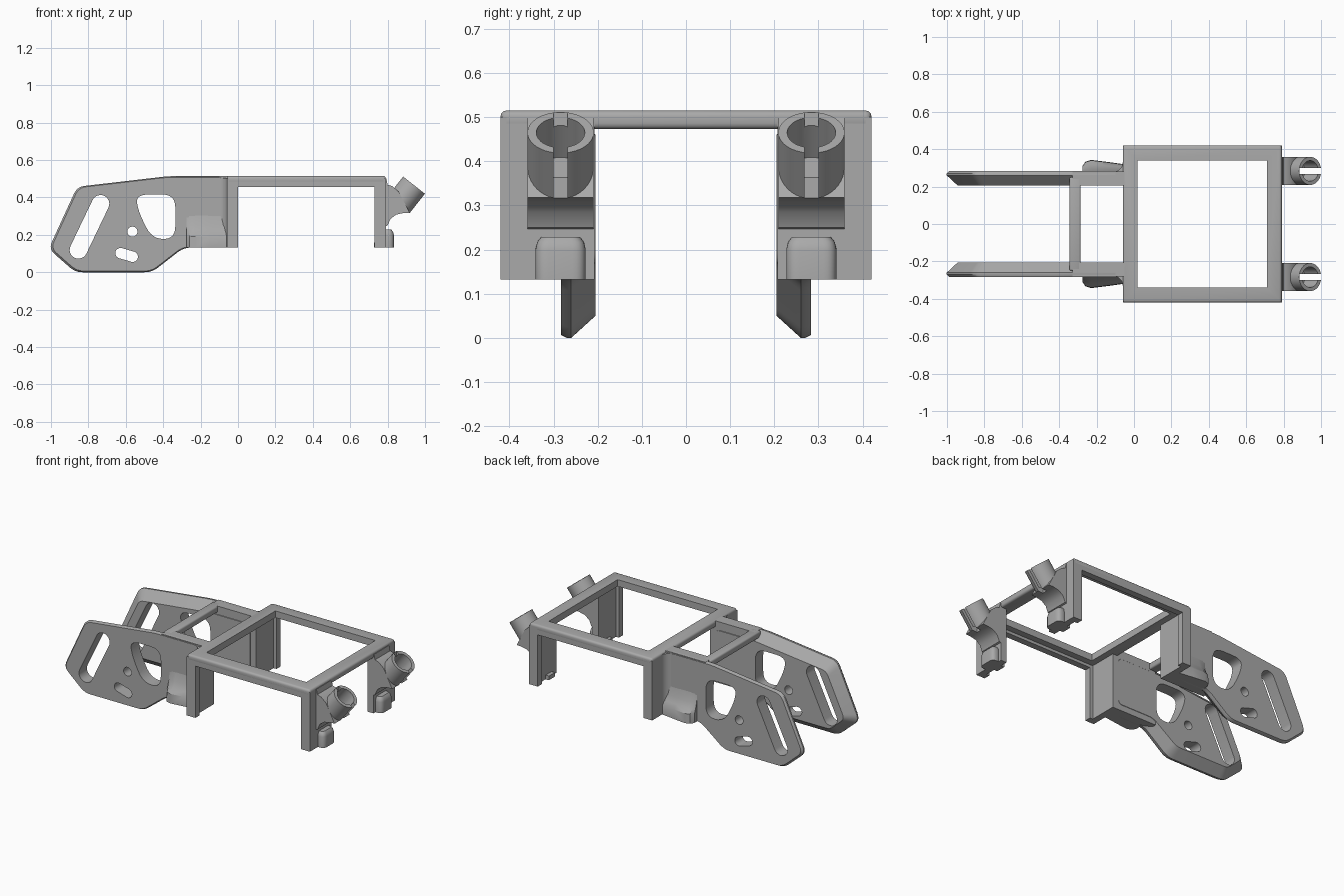
import bpy, bmesh, math
from mathutils import Vector, Matrix

cube = bpy.data.objects.get("Cube")
if cube:
    bpy.data.objects.remove(cube)

GREY = (0.40, 0.40, 0.40, 1)
mat = bpy.data.materials.new("plain_grey")
mat.use_nodes = True
mat.diffuse_color = GREY
mat.node_tree.nodes["Principled BSDF"].inputs["Base Color"].default_value = GREY
parts = []


def finish(bm, name):
    bmesh.ops.recalc_face_normals(bm, faces=bm.faces)
    me = bpy.data.meshes.new(name)
    bm.to_mesh(me)
    bm.free()
    me.materials.append(mat)
    ob = bpy.data.objects.new(name, me)
    bpy.context.collection.objects.link(ob)
    parts.append(ob)
    return ob


def box(name, x, y, z, bevel=0):
    bm = bmesh.new()
    bmesh.ops.create_cube(bm, size=1)
    for v in bm.verts:
        v.co = [r[0] if c < 0 else r[1] for c, r in zip(v.co, (x, y, z))]
    if bevel:
        bmesh.ops.bevel(bm, geom=bm.edges[:], offset=bevel, segments=3,
                        profile=0.5, affect='EDGES')
    return finish(bm, name)


def rounded(points, radius, steps=6):
    """Round the corners of a 2D outline with quadratic arcs."""
    out, n = [], len(points)
    for i in range(n):
        p = Vector(points[i])
        a, b = Vector(points[i - 1]) - p, Vector(points[(i + 1) % n]) - p
        ra = min(radius, a.length * 0.49)
        rb = min(radius, b.length * 0.49)
        a, b = p + a.normalized() * ra, p + b.normalized() * rb
        for k in range(steps + 1):
            t = k / steps
            out.append(a * (1 - t) ** 2 + p * 2 * t * (1 - t) + b * t * t)
    return out


def slot(a, b, r, steps=12):
    """Outline of a straight slot with round ends."""
    a, b = Vector(a), Vector(b)
    ang = math.atan2(b.y - a.y, b.x - a.x)
    out = []
    for c, start in ((b, ang - math.pi / 2), (a, ang + math.pi / 2)):
        for k in range(steps + 1):
            t = start + math.pi * k / steps
            out.append(c + Vector((math.cos(t), math.sin(t))) * r)
    return out


def loft(name, rings):
    """Skin matching (x, z) outlines placed at given y."""
    bm = bmesh.new()
    loops = [[bm.verts.new((p[0], y, p[1])) for p in ring] for y, ring in rings]
    n = len(loops[0])
    for a, b in zip(loops, loops[1:]):
        for i in range(n):
            bm.faces.new((a[i], a[(i + 1) % n], b[(i + 1) % n], b[i]))
    bm.faces.new(loops[0])
    bm.faces.new(loops[-1][::-1])
    return finish(bm, name)


def prism(name, outline, y0, y1):
    return loft(name, [(y0, outline), (y1, outline)])


def rod(name, centre, axis, r, back, front):
    """Cylinder running along an axis through a centre point."""
    bm = bmesh.new()
    rot = Vector((0, 0, 1)).rotation_difference(axis).to_matrix().to_4x4()
    mid = centre + axis * (front - back) / 2
    bmesh.ops.create_cone(bm, cap_ends=True, segments=40, radius1=r, radius2=r,
                          depth=front + back, matrix=Matrix.Translation(mid) @ rot)
    return finish(bm, name)


def cut(ob, cutters, keep=False):
    for c in cutters:
        m = ob.modifiers.new("cut", 'BOOLEAN')
        m.operation, m.solver, m.object = 'DIFFERENCE', 'EXACT', c
    bake(ob)
    if not keep:
        for c in cutters:
            parts.remove(c)
            bpy.data.objects.remove(c)


def bake(ob):
    dg = bpy.context.evaluated_depsgraph_get()
    dg.update()
    me = bpy.data.meshes.new_from_object(ob.evaluated_get(dg))
    ob.modifiers.clear()
    ob.data = me


# Top frame and its deeper long edges
frame = box("top_frame", (-0.06, 0.79), (-0.42, 0.42), (0.473, 0.515), 0.013)
cut(frame, [box("frame_cutter", (0.02, 0.71), (-0.34, 0.34), (0.4, 0.6))])
box("cross_bar", (-0.345, -0.285), (-0.25, 0.25), (0.473, 0.514), 0.01)

mirrored = []
mirrored.append(box("frame_side_edge", (-0.05, 0.78), (0.38, 0.42), (0.455, 0.50)))

# Angle-section corner legs
for label, outer, inner, flange in (("rear", -0.06, -0.02, 0.0), ("front", 0.79, 0.75, 0.73)):
    xs = sorted((outer, inner))
    mirrored.append(box(label + "_leg_plate", xs, (0.207, 0.42), (0.132, 0.50)))
    mirrored.append(box(label + "_leg_flange", sorted((outer, flange)), (0.38, 0.42), (0.132, 0.50)))

# Side arm plates with a wide inner chamfer
outer = rounded([(-0.06, 0.132), (-0.06, 0.514), (-0.37, 0.514), (-0.86, 0.457),
                 (-1.012, 0.125), (-0.87, 0), (-0.46, 0), (-0.29, 0.132)], 0.04)
inner = rounded([(-0.06, 0.17), (-0.06, 0.46), (-0.34, 0.46), (-0.825, 0.405),
                 (-0.95, 0.14), (-0.85, 0.05), (-0.48, 0.05), (-0.31, 0.17)], 0.03)
mid = Vector((-0.53, 0.27))
soft = [mid + (p - mid) * 0.975 for p in outer]
arm = loft("side_arm", [(0.283, soft), (0.27, outer), (0.26, outer), (0.205, inner)])
holes = [slot((-0.735, 0.366), (-0.853, 0.12), 0.047),
         slot((-0.628, 0.102), (-0.563, 0.083), 0.028),
         slot((-0.565, 0.217), (-0.5649, 0.217), 0.027),
         rounded([(-0.545, 0.416), (-0.335, 0.416), (-0.335, 0.178), (-0.46, 0.178),
                  (-0.535, 0.33)], 0.07)]
cut(arm, [prism("hole_cutter", h, 0.1, 0.4) for h in holes])
mirrored.append(arm)
mirrored.append(box("side_rail", (-0.33, -0.05), (0.207, 0.281), (0.132, 0.514)))

# Concave fillet between arm and rear leg
bm = bmesh.new()
curve = [(-0.05, 0.27), (-0.05, 0.34)]
for k in range(9):
    t = math.pi / 2 * k / 8
    curve.append((-0.11 + 0.05 * math.cos(t), 0.33 - 0.05 * math.sin(t)))
curve.append((-0.11, 0.27))
base = bm.faces.new([bm.verts.new((x, y, 0.132)) for x, y in curve])
ext = bmesh.ops.extrude_face_region(bm, geom=[base])
for v in ext["geom"]:
    if isinstance(v, bmesh.types.BMVert):
        v.co.z = 0.505
mirrored.append(finish(bm, "leg_fillet"))

# Flared foot beside the rear leg
bm = bmesh.new()
rows = []
for z, grow in ((0.132, 1), (0.19, 0.95), (0.215, 0.6), (0.25, 0.25), (0.31, 0)):
    plan = [(-0.05, 0.25), (-0.275, 0.25), (-0.275, 0.281 + 0.03 * grow),
            (-0.26, 0.281 + 0.052 * grow), (-0.23, 0.281 + 0.062 * grow),
            (-0.15, 0.281 + 0.052 * grow), (-0.05, 0.281 + 0.038 * grow)]
    rows.append([bm.verts.new((x, y, z)) for x, y in plan])
for a, b in zip(rows, rows[1:]):
    for i in range(len(a)):
        j = (i + 1) % len(a)
        bm.faces.new((a[i], a[j], b[j], b[i]))
bm.faces.new(rows[0])
bm.faces.new(rows[-1])
mirrored.append(finish(bm, "rear_foot"))

# Tilted socket tubes with neck, bore and slit
YC = 0.284
axis = Vector((0.62, 0, 0.785)).normalized()
mouth = Vector((0.942, YC, 0.465))
tube = rod("socket_tube", mouth, axis, 0.075, 0.13, 0)
under = [(0.77, 0.50), (0.793, 0.50), (0.80, 0.468), (0.825, 0.46), (0.86, 0.43),
         (0.918, 0.318), (0.885, 0.317), (0.845, 0.308), (0.815, 0.285),
         (0.80, 0.25), (0.77, 0.24)]
neck = prism("socket_neck", under, YC - 0.075, YC + 0.075)
bore = rod("bore_cutter", mouth, axis, 0.055, 0.115, 0.1)
slit = box("slit_cutter", (0.885, 1.1), (YC - 0.016, YC + 0.016), (0.25, 0.6))
cut(tube, [bore, slit], keep=True)
cut(neck, [bore, slit])
mirrored += [tube, neck]

# Rounded knobs at the foot of the front legs
knob = rounded([(0.77, YC - 0.057), (0.833, YC - 0.057), (0.833, YC + 0.057),
                (0.77, YC + 0.057)], 0.03)
bm = bmesh.new()
rows = []
for z, k in ((0.132, 1), (0.20, 1), (0.217, 0.93), (0.228, 0.78)):
    rows.append([bm.verts.new((0.77 + (p.x - 0.77) * k, YC + (p.y - YC) * k, z)) for p in knob])
for a, b in zip(rows, rows[1:]):
    for i in range(len(a)):
        j = (i + 1) % len(a)
        bm.faces.new((a[i], a[j], b[j], b[i]))
bm.faces.new(rows[0])
bm.faces.new(rows[-1])
mirrored.append(finish(bm, "front_knob"))
mirrored.append(box("front_leg_stop", (0.727, 0.76), (YC - 0.03, YC + 0.03), (0.132, 0.158)))

# Mirror to the other side and shade
for ob in mirrored:
    m = ob.modifiers.new("mirror", 'MIRROR')
    m.use_axis = (False, True, False)
    m.use_mirror_merge = False
    bake(ob)
bpy.ops.object.select_all(action='DESELECT')
for ob in parts:
    ob.select_set(True)
bpy.context.view_layer.objects.active = parts[0]
bpy.ops.object.shade_smooth_by_angle(angle=math.radians(30))
